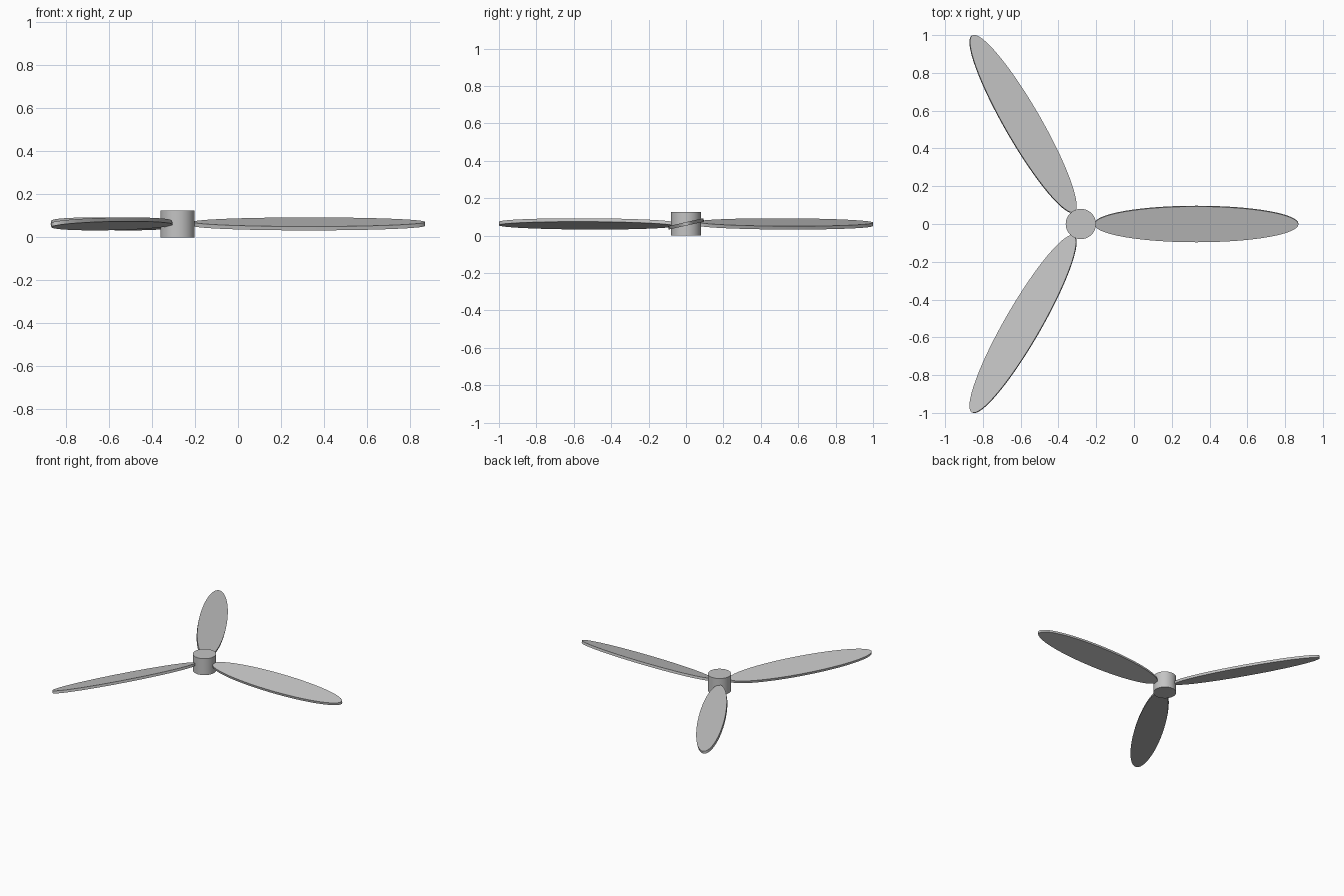
import bpy
import math
from mathutils import Matrix

cube = bpy.data.objects.get("Cube")
if cube:
    bpy.data.objects.remove(cube, do_unlink=True)

HUB_X, HUB_RADIUS, HUB_HEIGHT = -0.2815, 0.08, 0.125
BLADE_OFFSET, BLADE_LENGTH, BLADE_WIDTH = 0.612, 1.08, 0.194
BLADE_THICKNESS, BLADE_PITCH = 0.0185, 0.22

grey = bpy.data.materials.new("light grey")
grey.use_nodes = True
colour = (0.55, 0.55, 0.55, 1)
grey.diffuse_color = colour
grey.node_tree.nodes["Principled BSDF"].inputs["Base Color"].default_value = colour


def disc(name, segments, size, matrix):
    """Elliptical cylinder of the given size, placed by a matrix."""
    bpy.ops.mesh.primitive_cylinder_add(vertices=segments, radius=0.5, depth=1)
    obj = bpy.context.object
    obj.name = name
    obj.data.transform(matrix @ Matrix.Diagonal((*size, 1)))
    obj.data.materials.append(grey)
    bpy.ops.object.shade_smooth_by_angle(angle=math.radians(35))
    return obj


# Hub
centre = Matrix.Translation((HUB_X, 0, HUB_HEIGHT / 2))
disc("hub", 48, (2 * HUB_RADIUS, 2 * HUB_RADIUS, HUB_HEIGHT), centre)

# Three pitched elliptical blades around the hub
for i, side in enumerate(("left", "back_right", "front_right")):
    place = (centre @ Matrix.Rotation(i * math.tau / 3, 4, "Z")
             @ Matrix.Translation((BLADE_OFFSET, 0, 0))
             @ Matrix.Rotation(BLADE_PITCH, 4, "X"))
    disc(side + "_blade", 64, (BLADE_LENGTH, BLADE_WIDTH, BLADE_THICKNESS), place)
